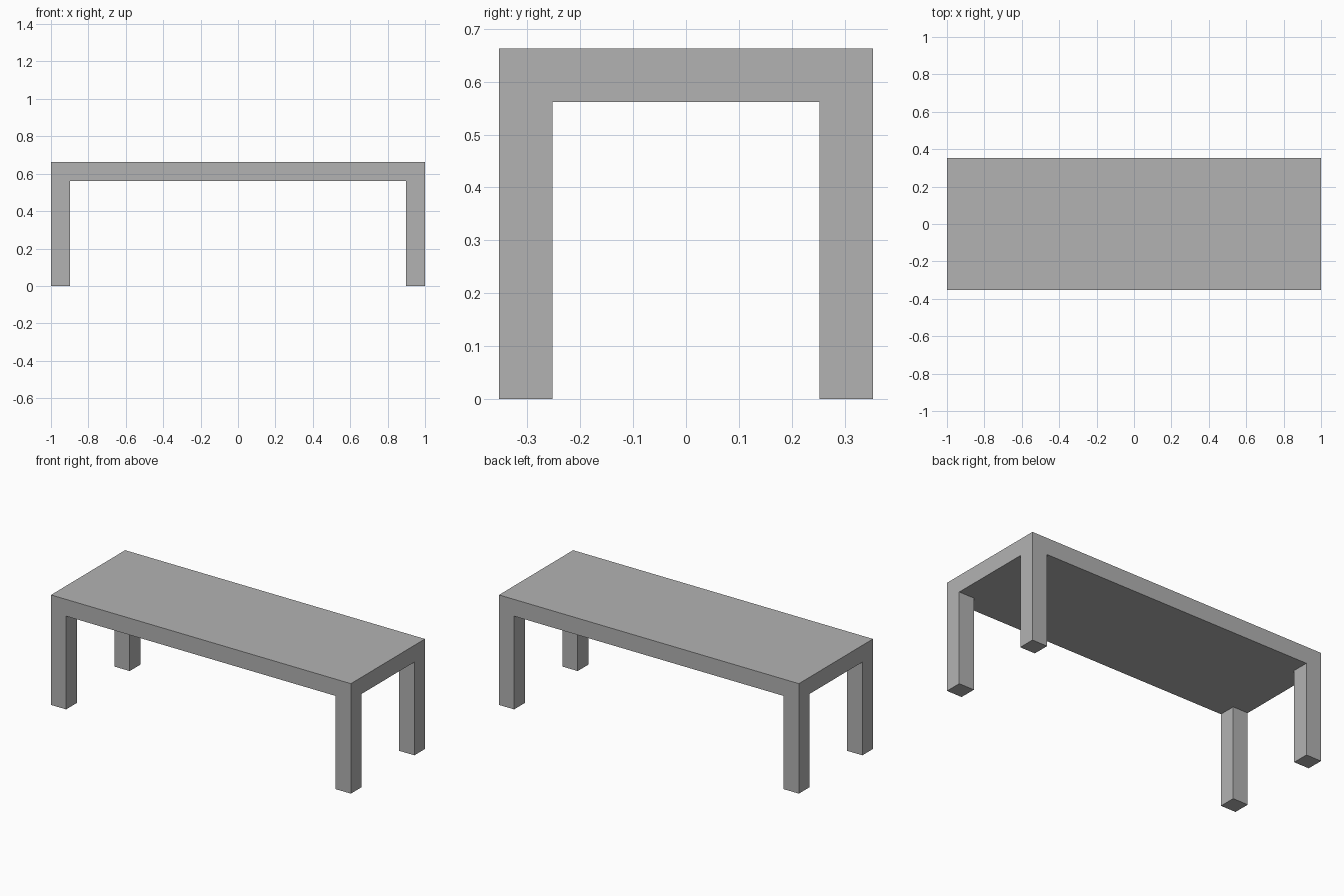
import bpy, bmesh, math
from mathutils import Vector

cube = bpy.data.objects.get("Cube")
if cube:
    bpy.data.objects.remove(cube, do_unlink=True)

HALF_X, HALF_Y = 1.0, 0.353      # table top half sizes
TOP, UNDER = 0.663, 0.562        # top and underside heights
LEG = 0.101                      # square leg width

# Plain grey material
grey = bpy.data.materials.new("plain_grey")
grey.use_nodes = True
colour = (0.448, 0.448, 0.448, 1.0)
grey.diffuse_color = colour
grey.node_tree.nodes["Principled BSDF"].inputs["Base Color"].default_value = colour

# Table top slab
bm = bmesh.new()
bmesh.ops.create_cube(bm, size=1)
for v in bm.verts:
    v.co = Vector((v.co.x * 2 * HALF_X, v.co.y * 2 * HALF_Y,
                   TOP if v.co.z > 0 else UNDER))

# Cut the slab along the inner sides of the legs
for axis, half in ((Vector((1, 0, 0)), HALF_X), (Vector((0, 1, 0)), HALF_Y)):
    for side in (-1, 1):
        bmesh.ops.bisect_plane(bm, geom=bm.verts[:] + bm.edges[:] + bm.faces[:],
                               plane_co=axis * side * (half - LEG), plane_no=axis)

# Legs: pull the four corner faces of the underside down to the floor
bm.normal_update()
corners = []
for f in bm.faces:
    c = f.calc_center_median()
    if f.normal.z < -0.5 and abs(c.x) > HALF_X - LEG and abs(c.y) > HALF_Y - LEG:
        corners.append(f)
legs = bmesh.ops.extrude_face_region(bm, geom=corners)
for v in legs["geom"]:
    if isinstance(v, bmesh.types.BMVert):
        v.co.z = 0

# Merge coplanar faces into clean flat sides
bmesh.ops.dissolve_limit(bm, angle_limit=math.radians(1),
                         verts=bm.verts[:], edges=bm.edges[:])
bmesh.ops.recalc_face_normals(bm, faces=bm.faces[:])

mesh = bpy.data.meshes.new("table")
bm.to_mesh(mesh)
bm.free()
mesh.materials.append(grey)
table = bpy.data.objects.new("table", mesh)
bpy.context.collection.objects.link(table)
